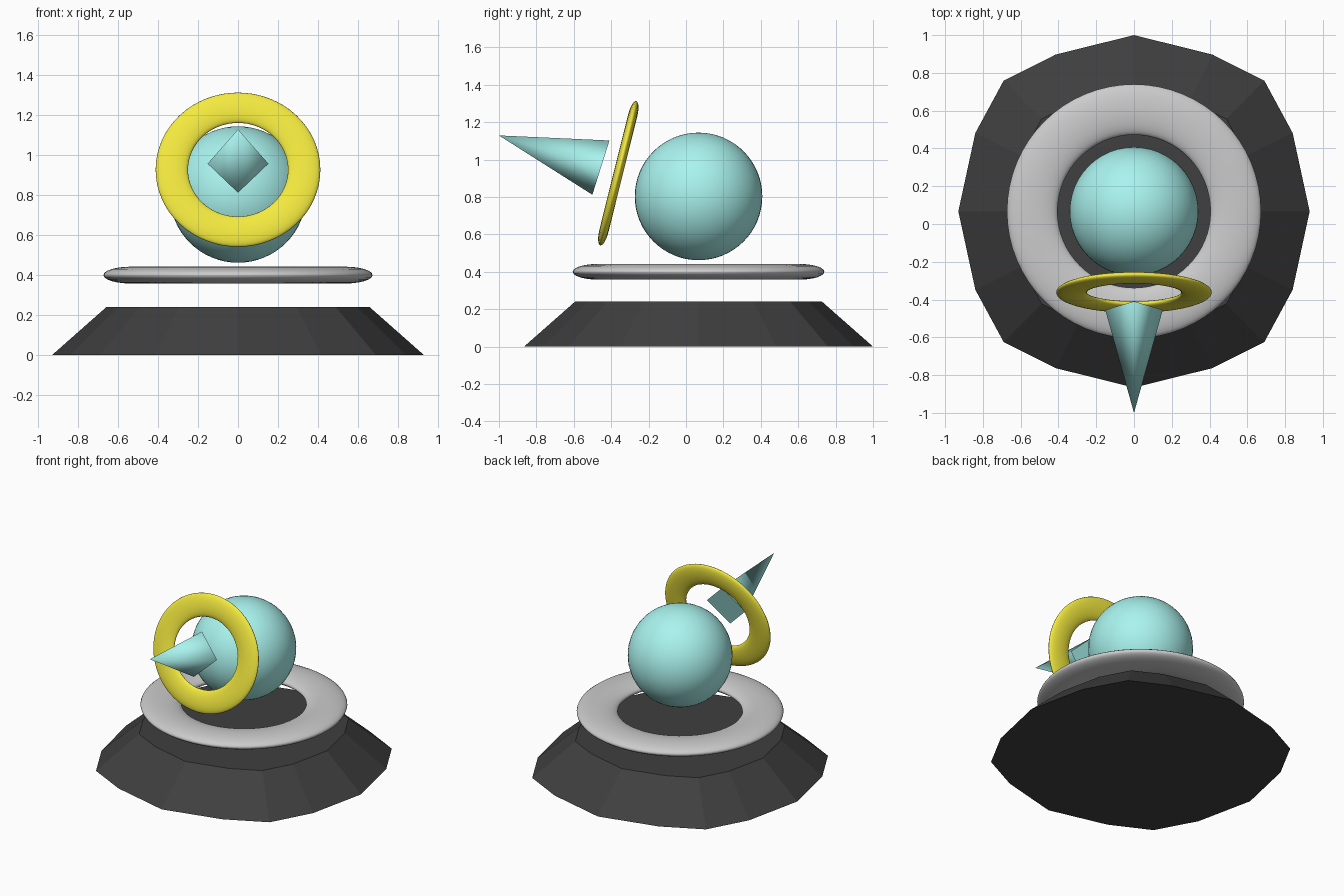
import bpy, bmesh, math

if "Cube" in bpy.data.objects:
    bpy.data.objects.remove(bpy.data.objects["Cube"])

CY = 0.067  # y of the main vertical axis


def paint(ob, name, rgb):
    mat = bpy.data.materials.get(name) or bpy.data.materials.new(name)
    mat.diffuse_color = (*rgb, 1)
    mat.use_nodes = True
    mat.node_tree.nodes["Principled BSDF"].inputs["Base Color"].default_value = mat.diffuse_color
    ob.data.materials.append(mat)


def finish(ob, name, smooth=True):
    ob.name = name
    if smooth:
        bpy.ops.object.shade_smooth_by_angle(angle=math.radians(60))
    return ob


TEAL = ("teal", (0.40, 0.90, 0.86))


def flat_torus(name, loc, outer, inner, half_thick, tilt=0.0, squash=1.0):
    minor = (outer - inner) / 2
    bpy.ops.mesh.primitive_torus_add(
        major_segments=64, minor_segments=24, location=loc,
        rotation=(tilt, 0, 0), major_radius=(outer + inner) / 2, minor_radius=minor)
    ob = bpy.context.object
    ob.scale = (1, squash, half_thick / minor)
    return finish(ob, name)


# Faceted base: sixteen-sided, slightly squarish, tapering upward
quarter = [(0.93, 0.0), (0.84, 0.415), (0.69, 0.692), (0.415, 0.83)]
right = quarter + [(0.0, 0.933)] + [(-x, y) for x, y in quarter[:0:-1]]
outline = right + [(-x, -y) for x, y in right]
bm = bmesh.new()
rings = []
for z, s in ((0.0, 1.0), (0.24, 0.708)):
    rings.append([bm.verts.new((x * s, y * s + CY, z)) for x, y in outline])
low, top = rings
n = len(outline)
for i in range(n):
    j = (i + 1) % n
    bm.faces.new((low[i], low[j], top[j], top[i]))
bm.faces.new(low[::-1])
bm.faces.new(top)
me = bpy.data.meshes.new("base")
bm.to_mesh(me)
bm.free()
base = bpy.data.objects.new("base", me)
bpy.context.collection.objects.link(base)
paint(base, "black", (0.05, 0.05, 0.05))

# Grey flattened collar hovering over the base
flat_torus("collar_ring", (0, CY, 0.40), 0.673, 0.405, 0.042)

# Round body
bpy.ops.mesh.primitive_uv_sphere_add(segments=48, ring_count=32, radius=0.341,
                                     location=(0, CY, 0.803))
paint(finish(bpy.context.object, "body_sphere"), *TEAL)

# Tilted yellow ring in front of the body
front_ring = flat_torus("front_ring", (0, -0.362, 0.927), 0.412, 0.25, 0.025,
                        math.radians(90 - 14), 0.965)
paint(front_ring, "yellow", (0.90, 0.82, 0.05))

# Four-sided spike pointing forward and slightly up
tilt = math.radians(17.5)
length = 0.572
axis_y, axis_z = -math.cos(tilt), math.sin(tilt)
bpy.ops.mesh.primitive_cone_add(
    vertices=4, radius1=0.152, radius2=0, depth=length,
    location=(0, -0.455 + axis_y * length / 2, 0.957 + axis_z * length / 2),
    rotation=(math.radians(90) - tilt, 0, 0))
spike = bpy.context.object
spike.name = "spike"
bpy.ops.object.shade_smooth_by_angle(angle=math.radians(95))
paint(spike, *TEAL)
